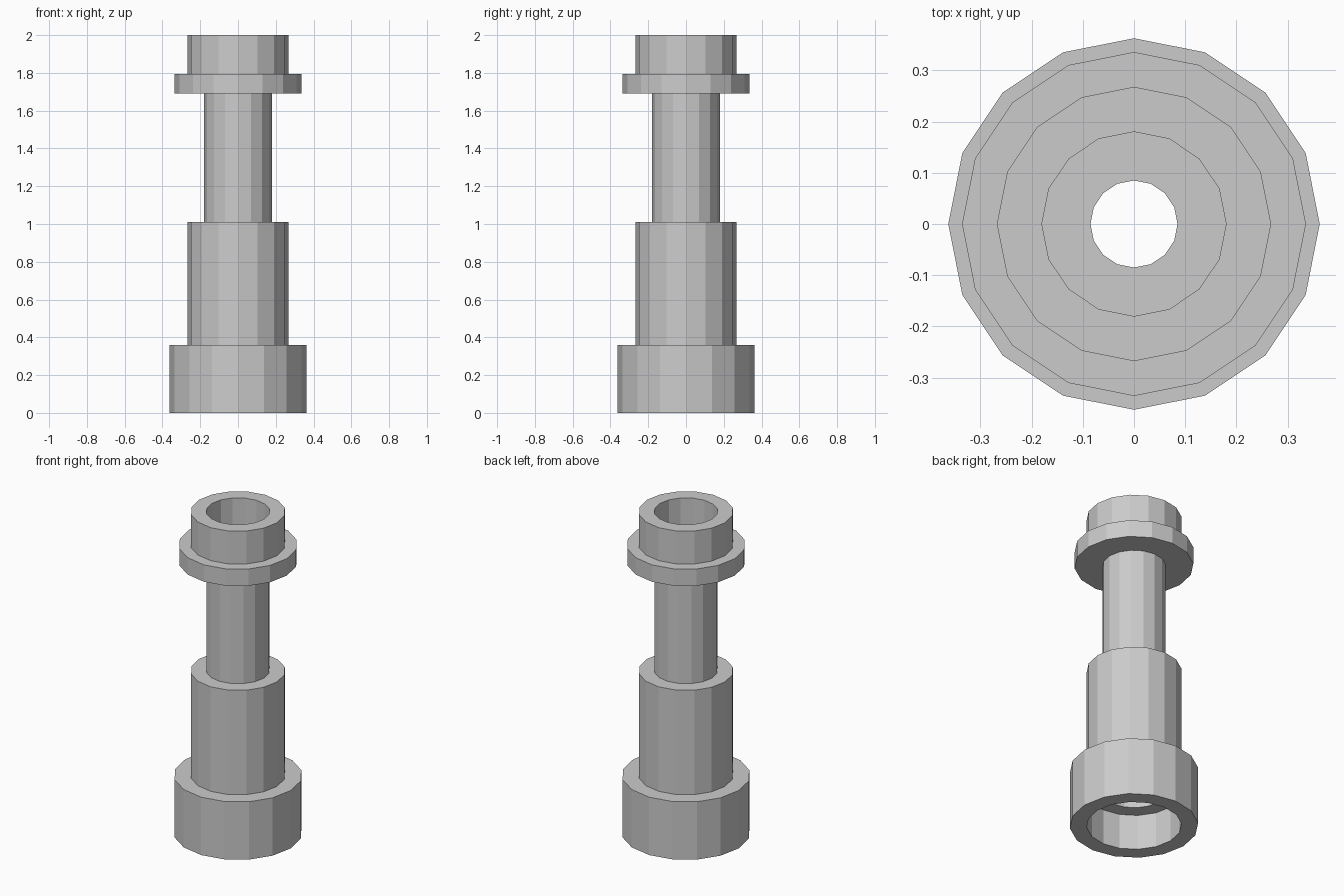
import bpy
import bmesh
from math import cos, sin, tau

if "Cube" in bpy.data.objects:
    bpy.data.objects.remove(bpy.data.objects["Cube"])

SIDES = 16


def lathe(name, profile):
    """Revolve a closed (radius, z) profile around the z axis."""
    bm = bmesh.new()
    rings = []
    for r, z in profile:
        rings.append([bm.verts.new((r * cos(tau * i / SIDES), r * sin(tau * i / SIDES), z))
                      for i in range(SIDES)])
    for k, a in enumerate(rings):
        b = rings[(k + 1) % len(rings)]
        for i in range(SIDES):
            j = (i + 1) % SIDES
            bm.faces.new((a[i], a[j], b[j], b[i]))
    bmesh.ops.recalc_face_normals(bm, faces=bm.faces)
    mesh = bpy.data.meshes.new(name)
    bm.to_mesh(mesh)
    bm.free()
    obj = bpy.data.objects.new(name, mesh)
    bpy.context.collection.objects.link(obj)
    return obj


# Stepped hollow handle: outer steps going up, then the bore going down
outer = [(0.363, 0), (0.363, 0.36),        # foot
         (0.268, 0.36), (0.268, 1.01),     # thick grip
         (0.179, 1.01), (0.179, 1.69),     # narrow neck
         (0.336, 1.69), (0.336, 1.795),    # flange
         (0.268, 1.795), (0.268, 2.0)]     # cup rim
bore = [(0.18, 2.0), (0.18, 1.74),         # cup socket
        (0.085, 1.74), (0.085, 0.92),      # through hole
        (0.18, 0.92), (0.18, 0.22),        # grip socket
        (0.268, 0.22), (0.268, 0)]         # foot recess
lathe("hollow_handle", outer + bore)
